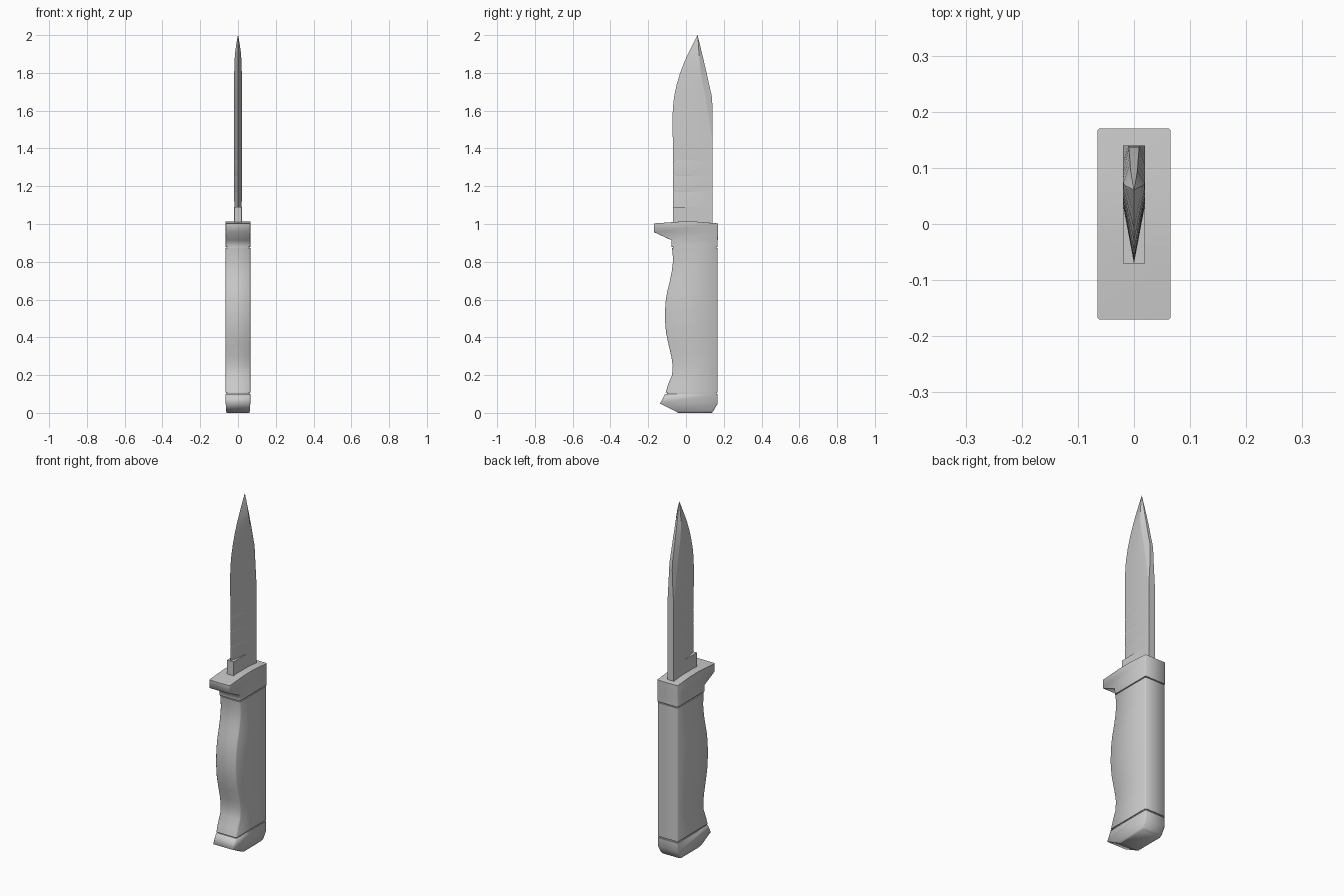
import bpy, bmesh, math

if "Cube" in bpy.data.objects:
    bpy.data.objects.remove(bpy.data.objects["Cube"])


def loft(name, rings, angle):
    """Skin a stack of equal-length point rings and cap both ends."""
    bm = bmesh.new()
    loops = [[bm.verts.new(p) for p in ring] for ring in rings]
    n = len(rings[0])
    for a, b in zip(loops, loops[1:]):
        for i in range(n):
            j = (i + 1) % n
            bm.faces.new((a[i], a[j], b[j], b[i]))
    bm.faces.new(loops[0][::-1])
    bm.faces.new(loops[-1])
    bmesh.ops.recalc_face_normals(bm, faces=bm.faces)
    mesh = bpy.data.meshes.new(name)
    bm.to_mesh(mesh)
    bm.free()
    ob = bpy.data.objects.new(name, mesh)
    bpy.context.collection.objects.link(ob)
    bpy.ops.object.select_all(action='DESELECT')
    ob.select_set(True)
    bpy.context.view_layer.objects.active = ob
    bpy.ops.object.shade_smooth_by_angle(angle=math.radians(angle))
    return ob


def box_ring(z, front, back, half=0.065, c=0.006):
    """Rectangular section with small chamfered corners."""
    return [(half - c, front, z), (half, front + c, z), (half, back - c, z), (half - c, back, z),
            (c - half, back, z), (-half, back - c, z), (-half, front + c, z), (c - half, front, z)]


def blade_ring(z, edge, mid, false_edge, spine, t, s):
    """Wedge section: cutting edge, flat cheeks, false edge and spine."""
    return [(0, edge, z), (t, mid, z), (t, false_edge, z), (s, spine, z),
            (-s, spine, z), (-t, false_edge, z), (-t, mid, z)]


BACK = 0.168

# Grip with its swell and two finger hollows
grip = [(0.108, -0.108), (0.15, -0.095), (0.2, -0.074), (0.25, -0.07), (0.3, -0.078),
        (0.36, -0.092), (0.42, -0.105), (0.5, -0.112), (0.58, -0.109), (0.64, -0.1),
        (0.7, -0.085), (0.75, -0.075), (0.81, -0.068), (0.873, -0.074)]
loft("grip", [box_ring(z, f, BACK) for z, f in grip], 80)

# Thin recessed seams either side of the grip
for name, z, f in (("lower_seam", 0.103, -0.1), ("upper_seam", 0.876, -0.068)):
    loft(name, [box_ring(z - 0.012, f, BACK - 0.006, 0.06),
                box_ring(z + 0.012, f, BACK - 0.006, 0.06)], 80)

# Butt cap with sloping underside
loft("butt_cap", [box_ring(0, -0.04, 0.137, 0.06), box_ring(0.012, -0.063, 0.146, 0.064),
                  box_ring(0.05, -0.137, BACK), box_ring(0.1, -0.111, BACK)], 80)

# Guard with the forward quillon and slightly crowned top
loft("guard", [box_ring(z, f, b, 0.065, 0.003) for z, f, b in
               ((0.879, -0.076, BACK), (0.914, -0.077, BACK), (0.957, -0.17, 0.17),
                (1.003, -0.17, 0.17), (1.012, -0.04, 0.06))], 60)

# Square block at the blade root
loft("ricasso", [box_ring(z, -0.07, 0.14, 0.02, 0.0005) for z in (0.98, 1.09)], 30)

# Blade: root, three fine notches, belly and false edge up to the tip
rings = [blade_ring(1.0, -0.069, 0.035, 0.137, 0.1395, 0.0195, 0.0195)]
for z in (1.17, 1.255, 1.335):
    for dz, edge in ((-0.003, -0.07), (0, -0.064), (0.003, -0.07)):
        rings.append(blade_ring(z + dz, edge, 0.036, 0.139, 0.14, 0.02, 0.02))
for row in ((1.44, -0.07, 0.04, 0.139, 0.14, 0.02, 0.02),
            (1.58, -0.071, 0.045, 0.119, 0.14, 0.02, 0.012),
            (1.64, -0.067, 0.049, 0.109, 0.139, 0.02, 0.01),
            (1.68, -0.062, 0.051, 0.102, 0.136, 0.02, 0.009),
            (1.74, -0.049, 0.056, 0.09, 0.122, 0.02, 0.008),
            (1.8, -0.031, 0.061, 0.079, 0.109, 0.02, 0.007),
            (1.86, -0.008, 0.064, 0.073, 0.095, 0.019, 0.006),
            (1.91, 0.015, 0.065, 0.068, 0.083, 0.015, 0.004),
            (1.96, 0.04, 0.063, 0.065, 0.071, 0.008, 0.002),
            (2.0, 0.06, 0.0605, 0.061, 0.0615, 0.0005, 0.0003)):
    rings.append(blade_ring(*row))
loft("blade", rings, 15)
